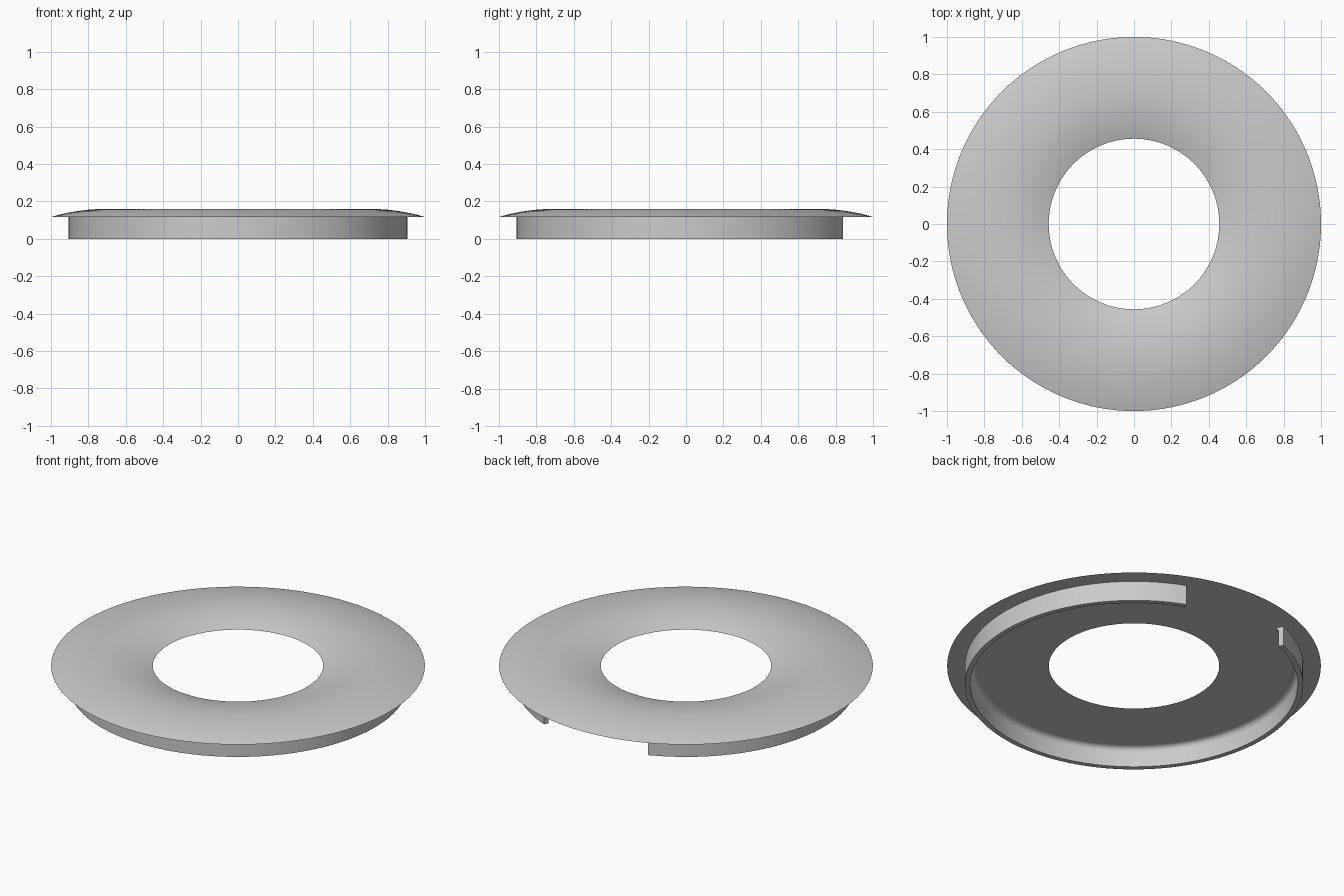
import bpy
import bmesh
from math import radians, sin, cos

cube = bpy.data.objects.get("Cube")
if cube:
    bpy.data.objects.remove(cube, do_unlink=True)

grey = bpy.data.materials.new("plain grey")
grey.use_nodes = True
grey.diffuse_color = (0.6, 0.6, 0.6, 1)
grey.node_tree.nodes["Principled BSDF"].inputs["Base Color"].default_value = (0.6, 0.6, 0.6, 1)


def revolve(name, profile, start, sweep, segments):
    """Sweep a closed (radius, height) profile about z; cap the ends of a partial sweep."""
    full = sweep == 360
    bm = bmesh.new()
    rings = []
    for i in range(segments if full else segments + 1):
        a = radians(start + sweep * i / segments)
        rings.append([bm.verts.new((r * cos(a), r * sin(a), z)) for r, z in profile])
    n = len(profile)
    for i in range(segments):
        a, b = rings[i], rings[(i + 1) % len(rings)]
        for j in range(n):
            k = (j + 1) % n
            bm.faces.new((a[j], b[j], b[k], a[k]))
    if not full:
        bm.faces.new(rings[0])
        bm.faces.new(rings[-1])
    bmesh.ops.recalc_face_normals(bm, faces=bm.faces)
    mesh = bpy.data.meshes.new(name)
    bm.to_mesh(mesh)
    bm.free()
    mesh.materials.append(grey)
    obj = bpy.data.objects.new(name, mesh)
    bpy.context.collection.objects.link(obj)
    bpy.ops.object.select_all(action='DESELECT')
    obj.select_set(True)
    bpy.context.view_layer.objects.active = obj
    bpy.ops.object.shade_smooth_by_angle(angle=radians(35))
    return obj


# Domed flange: flat underside, crown falling to both rims
base, rise, inner, crown, outer = 0.117, 0.043, 0.456, 0.71, 1.0
dome = []
steps = 20
for i in range(steps + 1):
    r = inner + (outer - inner) * i / steps
    half = crown - inner if r < crown else outer - crown
    dome.append((r, base + rise * (1 - ((r - crown) / half) ** 2)))
revolve("domed_flange", dome, 0, 360, 128)

# Skirt below the flange, filleted inside, open at the back
fillet, wall_in, wall_out = 0.03, 0.877, 0.905
skirt = [(wall_out, base + 0.001), (wall_out, 0), (wall_in, 0)]
for i in range(7):
    a = radians(15 * i)
    skirt.append((wall_in - fillet * (1 - cos(a)), base - fillet * (1 - sin(a))))
skirt.append((wall_in - fillet, base + 0.001))
gap = 22
revolve("skirt", skirt, 90 + gap, 360 - 2 * gap, 112)
